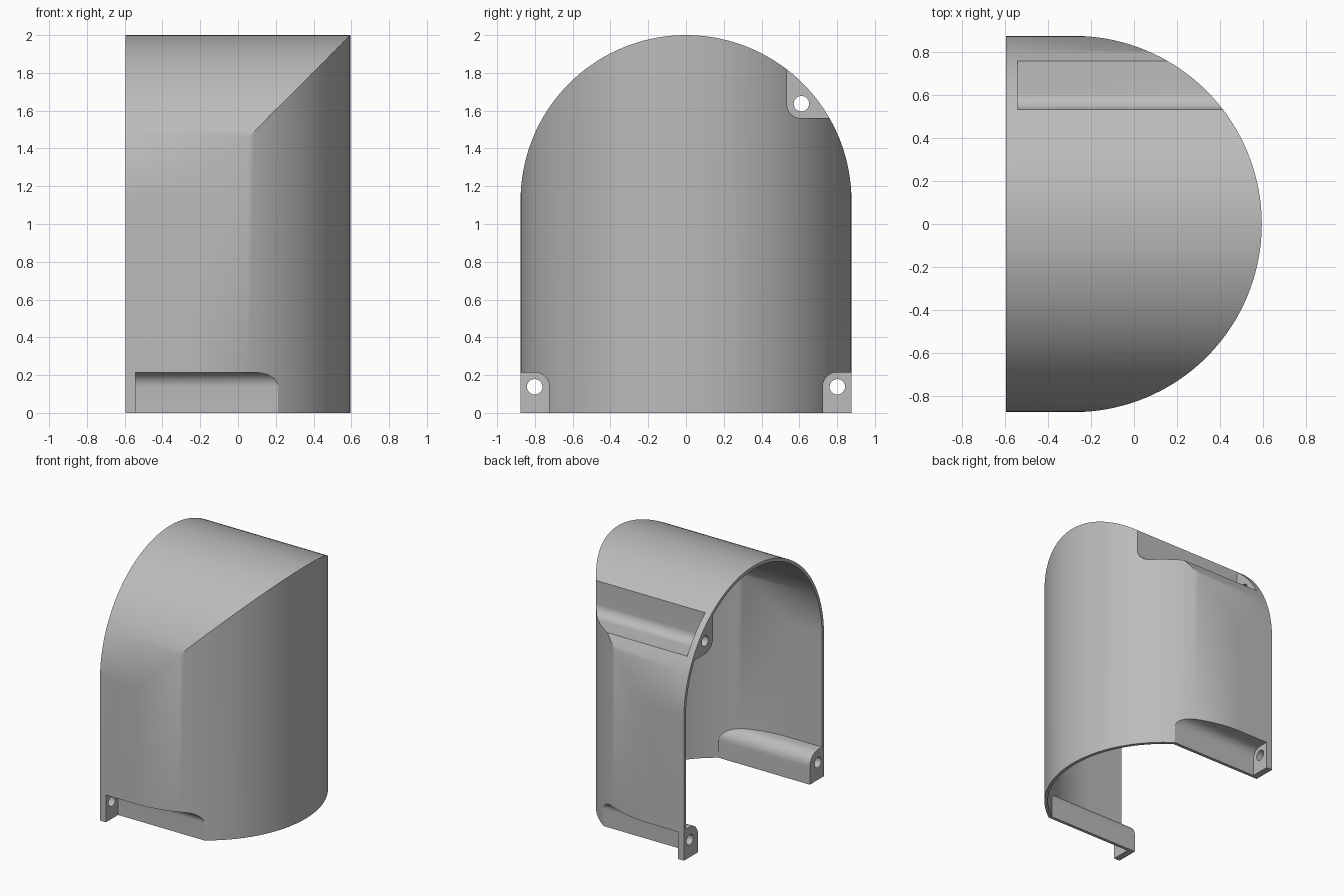
import bpy, bmesh, math

if "Cube" in bpy.data.objects:
    bpy.data.objects.remove(bpy.data.objects["Cube"], do_unlink=True)

R, WALL = 0.876, 0.025           # outer radius and shell thickness
BACK, CX, CZ = -0.595, -0.281, 2 - 0.876
FLANGE = 0.052                   # depth of the screw tabs
CORNER = 0.077                   # rounding of the screw recesses
FAR = 1.5

grey = bpy.data.materials.new("plain grey")
grey.use_nodes = True
grey.diffuse_color = (0.5, 0.5, 0.5, 1)
grey.node_tree.nodes["Principled BSDF"].inputs["Base Color"].default_value = (0.5, 0.5, 0.5, 1)


def arc(cu, cv, r, a0, a1, n):
    """Points on an arc, angles in degrees."""
    angles = [math.radians(a0 + (a1 - a0) * i / n) for i in range(n + 1)]
    return [(cu + r * math.cos(a), cv + r * math.sin(a)) for a in angles]


def prism(name, outline, axis, lo, hi):
    """Extrude a flat outline along x (outline in y, z) or z (outline in x, y)."""
    bm = bmesh.new()
    place = (lambda u, v: (lo, u, v)) if axis == "x" else (lambda u, v: (u, v, lo))
    face = bm.faces.new([bm.verts.new(place(u, v)) for u, v in outline])
    top = bmesh.ops.extrude_face_region(bm, geom=[face])["geom"]
    shift = (hi - lo, 0, 0) if axis == "x" else (0, 0, hi - lo)
    bmesh.ops.translate(bm, vec=shift, verts=[g for g in top if isinstance(g, bmesh.types.BMVert)])
    bmesh.ops.recalc_face_normals(bm, faces=bm.faces)
    mesh = bpy.data.meshes.new(name)
    bm.to_mesh(mesh)
    bm.free()
    mesh.materials.append(grey)
    obj = bpy.data.objects.new(name, mesh)
    bpy.context.collection.objects.link(obj)
    return obj


def combine(target, tool, operation):
    """Apply a boolean and throw the tool away."""
    mod = target.modifiers.new("combine", "BOOLEAN")
    mod.operation, mod.solver, mod.object = operation, "EXACT", tool
    bpy.context.view_layer.objects.active = target
    bpy.ops.object.modifier_apply(modifier=mod.name)
    bpy.data.objects.remove(tool, do_unlink=True)


def vault(name, r, back, floor):
    """Arched tunnel crossed with a half-round plan."""
    arch = [(r, floor)] + arc(0, CZ, r, 0, 180, 72) + [(-r, floor)]
    plan = [(back, -r)] + arc(CX, 0, r, -90, 90, 72) + [(back, r)]
    body = prism(name, arch, "x", back, FAR)
    combine(body, prism("plan", plan, "z", floor - 0.1, 2.5), "INTERSECT")
    return body


def recess(name, y, z, side, up, grow, start):
    """Corner slot running along x, with its inner corner rounded."""
    r = CORNER + grow
    cy, cz = y + side * CORNER, z + up * CORNER
    bend = [(cy + side * u, cz + up * v) for u, v in arc(0, 0, r, 180, 270, 12)]
    ey, ez = cy + side, cz + up
    outline = [(bend[0][0], ez)] + bend + [(ey, bend[-1][1]), (ey, ez)]
    return prism(name, outline, "x", start, FAR + 0.2)


# Inner corner of each screw recess, and the direction in which it opens
recesses = [(-0.724, 0.215, -1, -1), (0.724, 0.215, 1, -1), (0.534, 1.56, 1, 1)]

# Hollow inside, leaving material around the recesses
cavity = vault("cavity", R - WALL, BACK - 0.2, -0.2)
for spot in recesses:
    combine(cavity, recess("housing", *spot, WALL, BACK - 0.4), "DIFFERENCE")

# Shell with its recesses and screw holes
cover = vault("cover_shell", R, BACK, 0)
combine(cover, cavity, "DIFFERENCE")
for y, z, side, up in recesses:
    combine(cover, recess("slot", y, z, side, up, 0, BACK + FLANGE), "DIFFERENCE")
    circle = arc(y + side * CORNER, z + up * CORNER, 0.041, 0, 345, 23)
    combine(cover, prism("screw_hole", circle, "x", BACK - 0.1, BACK + 0.1), "DIFFERENCE")

bpy.ops.object.select_all(action="DESELECT")
cover.select_set(True)
bpy.context.view_layer.objects.active = cover
bpy.ops.object.shade_smooth_by_angle(angle=math.radians(30))
